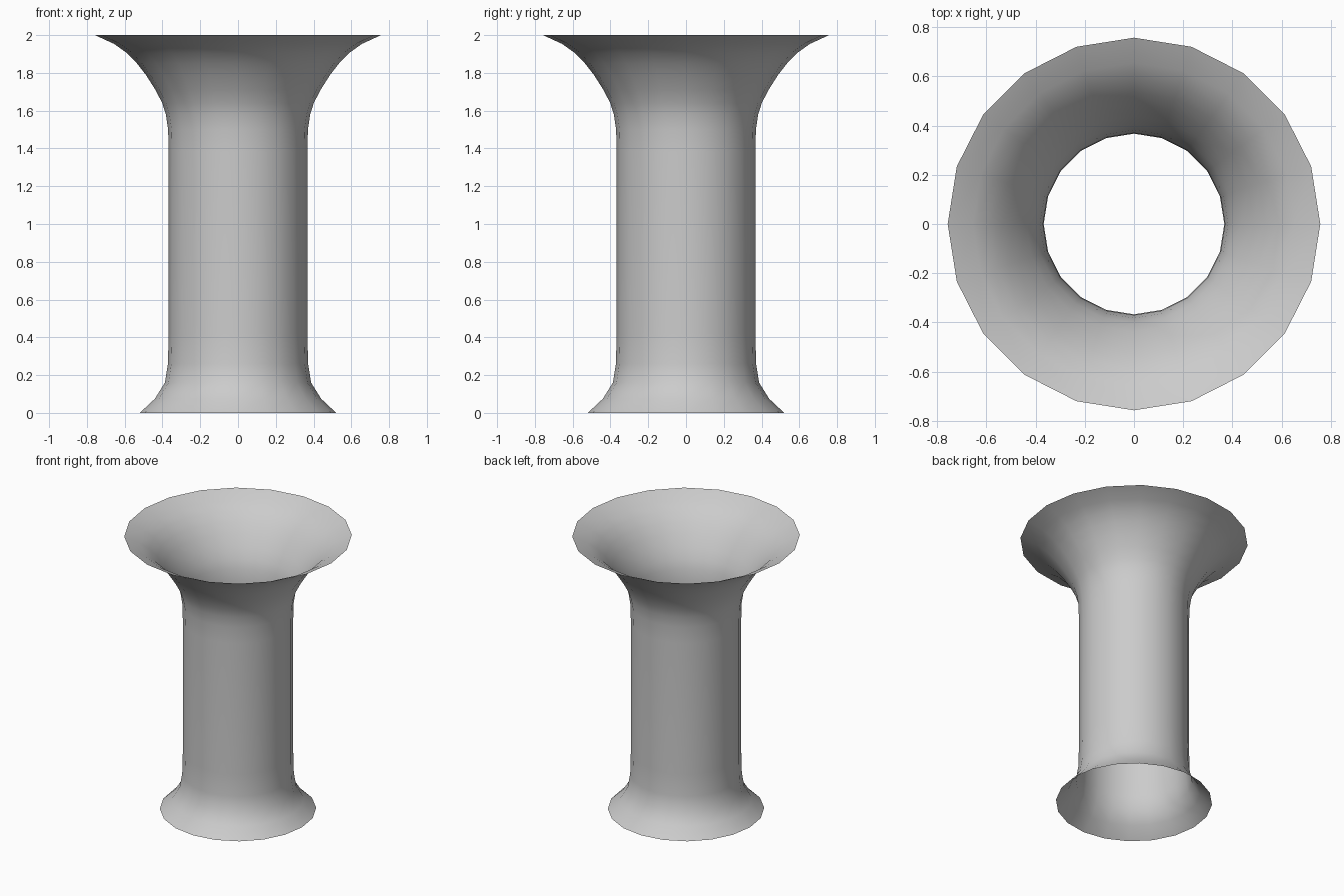
import bpy, bmesh, math

if "Cube" in bpy.data.objects:
    bpy.data.objects.remove(bpy.data.objects["Cube"])

SIDES = 20

# Outline as (radius, height), from the small foot flare to the wide mouth
PROFILE = [
    (0.52, 0.0), (0.44, 0.075), (0.387, 0.16), (0.371, 0.26), (0.367, 0.42),
    (0.367, 1.38), (0.370, 1.50), (0.382, 1.58), (0.401, 1.64), (0.437, 1.71),
    (0.488, 1.79), (0.535, 1.85), (0.588, 1.905), (0.655, 1.953), (0.757, 2.0),
]

# Open flared tube, revolved around z
bm = bmesh.new()
rings = []
for radius, z in PROFILE:
    rings.append([
        bm.verts.new((radius * math.cos(2 * math.pi * i / SIDES),
                      radius * math.sin(2 * math.pi * i / SIDES), z))
        for i in range(SIDES)
    ])
for low, high in zip(rings, rings[1:]):
    for i in range(SIDES):
        j = (i + 1) % SIDES
        face = bm.faces.new((low[i], low[j], high[j], high[i]))
        face.smooth = True

mesh = bpy.data.meshes.new("flared_tube")
bm.to_mesh(mesh)
bm.free()
tube = bpy.data.objects.new("flared_tube", mesh)
bpy.context.collection.objects.link(tube)
